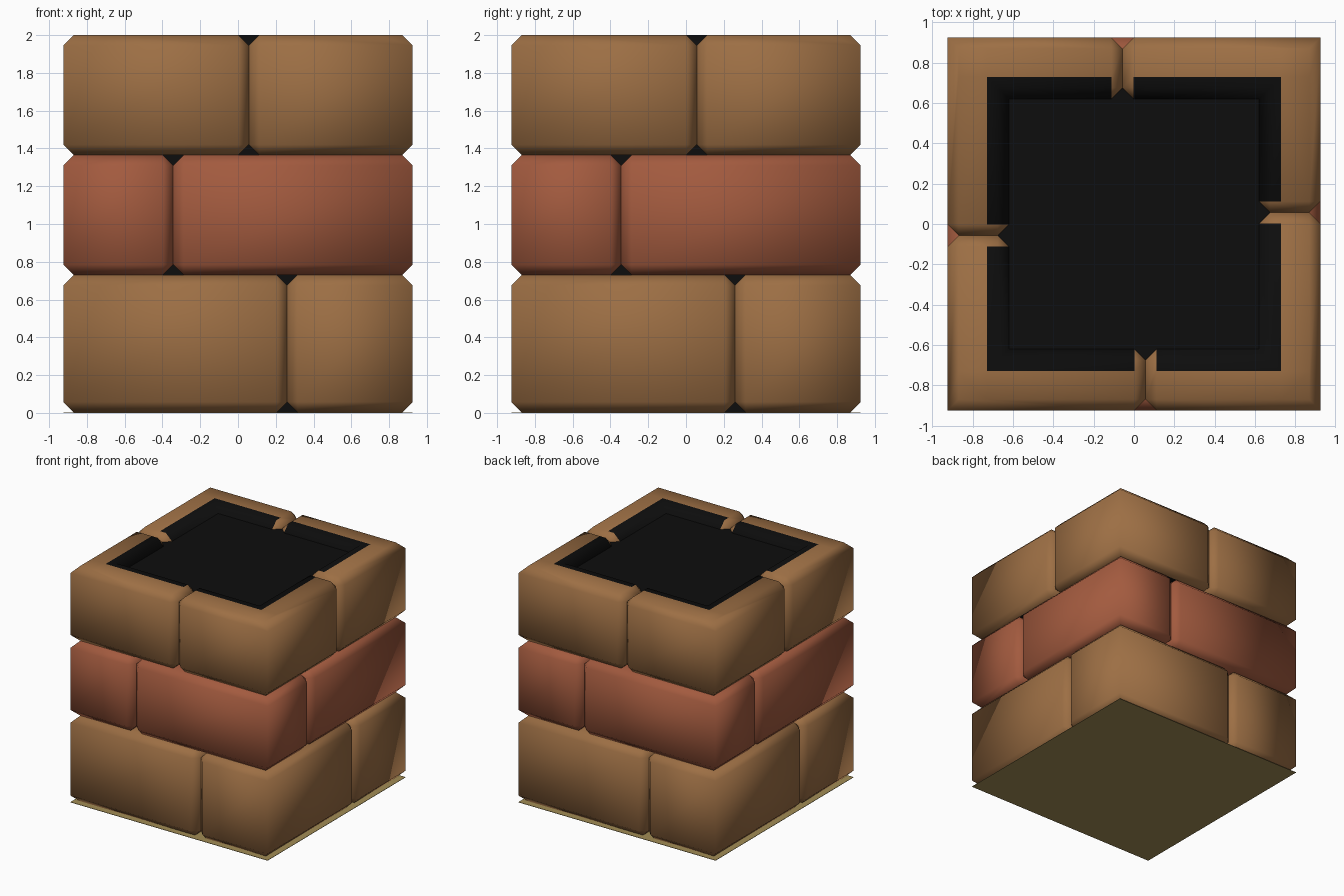
import bpy, bmesh, math

if "Cube" in bpy.data.objects:
    bpy.data.objects.remove(bpy.data.objects["Cube"])

H = 0.925      # outer half width
I = 0.62       # inner half width of the brick ring
C = 0.055      # chamfer
PAINT = 0.73   # dark paint on top starts inside this half width


def material(name, rgb):
    m = bpy.data.materials.new(name)
    m.diffuse_color = (*rgb, 1)
    m.use_nodes = True
    m.node_tree.nodes["Principled BSDF"].inputs["Base Color"].default_value = m.diffuse_color
    return m


tan = material("tan_brick", (0.335, 0.158, 0.058))
red = material("red_brick", (0.365, 0.103, 0.049))
dark = material("dark_mortar", (0.004, 0.004, 0.004))
khaki = material("khaki_base", (0.36, 0.265, 0.09))


def corner_brick(name, j, z0, z1, mat, painted=False):
    """L-shaped brick wrapping one corner, between the joints at x=j and y=j."""
    bm = bmesh.new()
    outline = [(j, -H), (H, -H), (H, j), (I, j), (I, -I), (j, -I)]
    base = bm.faces.new([bm.verts.new((x, y, z0)) for x, y in outline])
    ext = bmesh.ops.extrude_face_region(bm, geom=[base])["geom"]
    for v in ext:
        if isinstance(v, bmesh.types.BMVert):
            v.co.z = z1
    bmesh.ops.recalc_face_normals(bm, faces=bm.faces[:])

    # chamfer everything except the two vertical corner edges
    def keep_sharp(e):
        a, b = (v.co for v in e.verts)
        vertical = abs(a.z - b.z) > 0.1
        return vertical and abs(a.x + a.y) < 1e-4 and a.x > 0.5
    bmesh.ops.bevel(bm, geom=[e for e in bm.edges if not keep_sharp(e)],
                    offset=C, segments=1, profile=0.5, affect='EDGES')

    # dark inner area on the top course
    if painted:
        for co, no in (((PAINT, 0, 0), (1, 0, 0)), ((0, -PAINT, 0), (0, 1, 0))):
            bm.normal_update()
            faces = [f for f in bm.faces if f.normal.z > 0.95]
            edges = {e for f in faces for e in f.edges}
            verts = {v for f in faces for v in f.verts}
            bmesh.ops.bisect_plane(bm, geom=faces + list(edges) + list(verts),
                                   plane_co=co, plane_no=no)
    bm.normal_update()
    for f in bm.faces:
        f.smooth = True
        c = f.calc_center_median()
        at_joint = ((abs(c.x - j) < C * 0.8 and c.y < -0.5)
                    or (abs(c.y - j) < C * 0.8 and c.x > 0.5))
        inside = max(abs(c.x), abs(c.y)) < PAINT
        if inside and not at_joint and (painted or abs(f.normal.z) < 0.9):
            f.material_index = 1
    me = bpy.data.meshes.new(name)
    bm.to_mesh(me)
    bm.free()
    me.materials.append(mat)
    me.materials.append(dark)
    # four bricks turn around the pillar
    for k, side in enumerate(("front_right", "back_right", "back_left", "front_left")):
        ob = bpy.data.objects.new(f"{name}_{side}", me)
        ob.rotation_euler.z = k * math.pi / 2
        bpy.context.collection.objects.link(ob)


def box(name, half, z0, z1, mat):
    bpy.ops.mesh.primitive_cube_add(size=1, location=(0, 0, (z0 + z1) / 2))
    ob = bpy.context.object
    ob.name = name
    ob.scale = (half * 2, half * 2, z1 - z0)
    ob.data.materials.append(mat)


# three courses of bricks
corner_brick("lower_brick", 0.26, 0.003, 0.73, tan)
corner_brick("middle_brick", -0.343, 0.73, 1.365, red)
corner_brick("upper_brick", 0.057, 1.365, 2.0, tan, painted=True)

# dark core inside and thin base plate
box("mortar_core", 0.68, 0.003, 1.942, dark)
box("base_plate", H, 0.0, 0.003, khaki)
